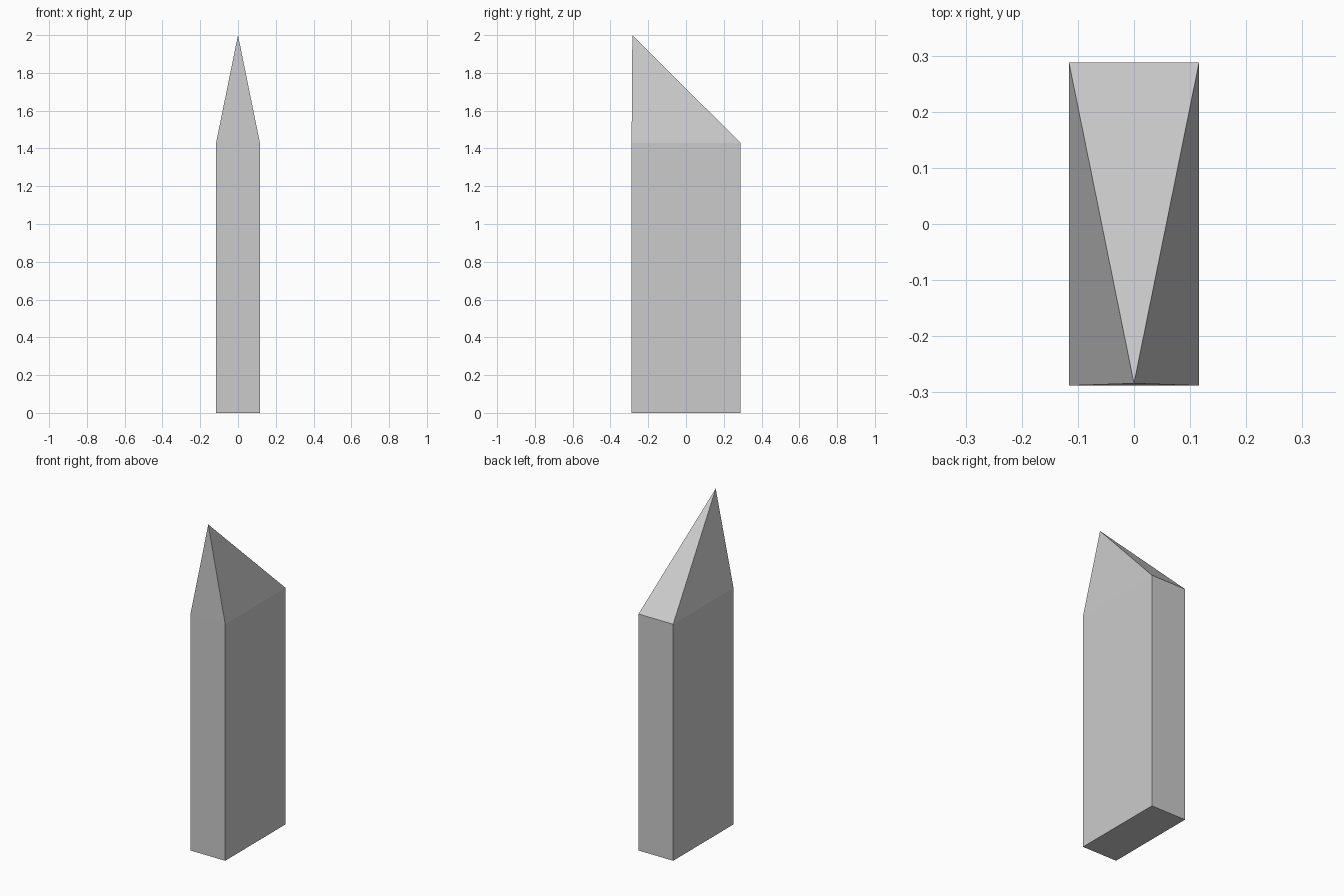
import bpy
import bmesh
from mathutils import Matrix, Vector

if "Cube" in bpy.data.objects:
    bpy.data.objects.remove(bpy.data.objects["Cube"])

WIDTH, DEPTH = 0.232, 0.576
SHOULDER, APEX = 1.43, Vector((0, -0.284, 2.0))

bm = bmesh.new()

# Rectangular shaft standing on the ground
bmesh.ops.create_cube(
    bm, size=1,
    matrix=Matrix.Translation((0, 0, SHOULDER / 2)) @ Matrix.Diagonal((WIDTH, DEPTH, SHOULDER, 1)))

# Pointed tip: poke the top face and pull its centre up to the front edge
bm.normal_update()
top = max(bm.faces, key=lambda f: f.calc_center_median().z)
poked = bmesh.ops.poke(bm, faces=[top])
poked["verts"][0].co = APEX

bmesh.ops.recalc_face_normals(bm, faces=bm.faces[:])
mesh = bpy.data.meshes.new("pointed_post")
bm.to_mesh(mesh)
bm.free()
post = bpy.data.objects.new("pointed_post", mesh)
bpy.context.collection.objects.link(post)
